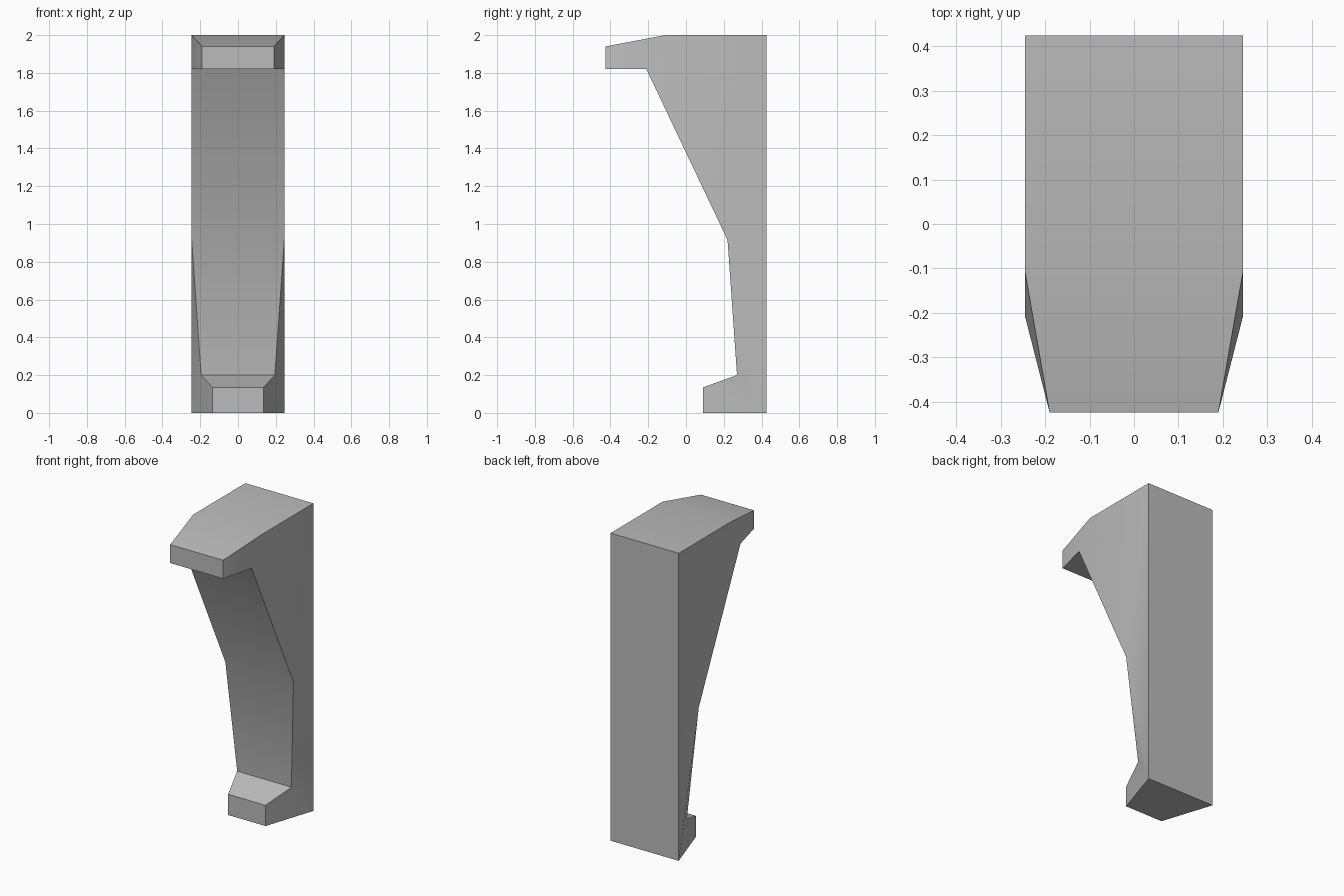
import bpy, bmesh, math

cube = bpy.data.objects.get("Cube")
if cube:
    bpy.data.objects.remove(cube, do_unlink=True)

# Single stone-grey material
grey = bpy.data.materials.new("plain_grey")
grey.use_nodes = True
colour = (0.5, 0.5, 0.5, 1)
grey.diffuse_color = colour
grey.node_tree.nodes["Principled BSDF"].inputs["Base Color"].default_value = colour

# Side profile of the bracket: (y, z, half width)
WIDE, HEAD, FOOT = 0.245, 0.19, 0.135
profile = [
    (0.425, 0.0, WIDE),     # back, bottom
    (0.09, 0.0, FOOT),      # foot
    (0.09, 0.135, FOOT),
    (0.27, 0.2, 0.195),     # ankle
    (0.22, 0.915, WIDE),    # bend
    (-0.21, 1.82, WIDE),    # under the head
    (-0.425, 1.82, HEAD),   # head
    (-0.425, 1.94, HEAD),
    (-0.11, 2.0, WIDE),     # top
    (0.425, 2.0, WIDE),
]

# Flat cheek, tapered head, tapered foot and the transition above the foot
side_panels = [(0, 4, 5, 8, 9), (5, 6, 7, 8), (0, 1, 2, 3), (0, 3, 4)]

bm = bmesh.new()
left = [bm.verts.new((w, y, z)) for y, z, w in profile]
right = [bm.verts.new((-w, y, z)) for y, z, w in profile]

# Side panels, mirrored
for panel in side_panels:
    for side in (left, right):
        bm.faces.new([side[i] for i in panel])

# Strip running around the profile
for i in range(len(profile)):
    j = (i + 1) % len(profile)
    bm.faces.new((left[i], left[j], right[j], right[i]))

bmesh.ops.recalc_face_normals(bm, faces=bm.faces)
mesh = bpy.data.meshes.new("bracket")
bm.to_mesh(mesh)
bm.free()
mesh.materials.append(grey)

bracket = bpy.data.objects.new("bracket", mesh)
bpy.context.collection.objects.link(bracket)

# Soft shading over the gentle tapers, sharp at the corners
bpy.ops.object.select_all(action="DESELECT")
bracket.select_set(True)
bpy.context.view_layer.objects.active = bracket
bpy.ops.object.shade_smooth_by_angle(angle=math.radians(25))
